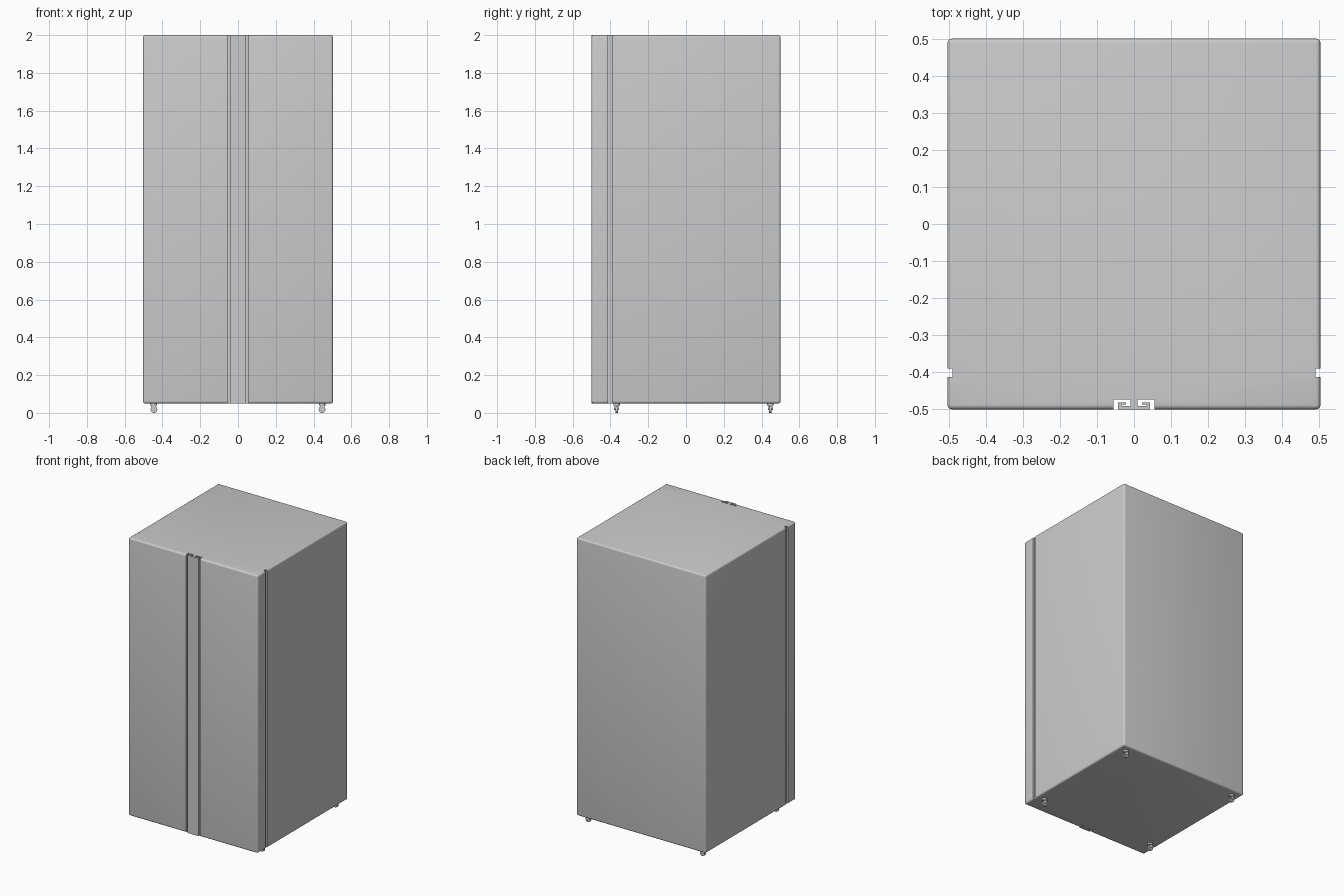
import bpy, bmesh, math
from mathutils import Matrix

if "Cube" in bpy.data.objects:
    bpy.data.objects.remove(bpy.data.objects["Cube"])

Z0, Z1 = 0.05, 2.0


def finish(bm, name):
    bmesh.ops.recalc_face_normals(bm, faces=bm.faces[:])
    me = bpy.data.meshes.new(name)
    bm.to_mesh(me)
    bm.free()
    ob = bpy.data.objects.new(name, me)
    bpy.context.collection.objects.link(ob)
    return ob


def box(bm, lo, hi):
    c = [(a + b) / 2 for a, b in zip(lo, hi)]
    s = [b - a for a, b in zip(lo, hi)]
    m = Matrix.Translation(c) @ Matrix.Diagonal((*s, 1))
    return bmesh.ops.create_cube(bm, size=1, matrix=m)


def smooth(ob):
    bpy.ops.object.select_all(action='DESELECT')
    ob.select_set(True)
    bpy.context.view_layer.objects.active = ob
    bpy.ops.object.shade_smooth_by_angle(angle=math.radians(35))


# Cabinet: rounded box
bm = bmesh.new()
box(bm, (-0.503, -0.5, Z0), (0.503, 0.5, Z1))
bmesh.ops.bevel(bm, geom=bm.edges[:], offset=0.012, segments=4,
                profile=0.5, affect='EDGES')
cabinet = finish(bm, "cabinet")

# Cutters: door gap on each side and the handle recess in front
bm = bmesh.new()
for s in (-1, 1):
    xs = sorted((s * 0.49, s * 0.6))
    box(bm, (xs[0], -0.413, -0.1), (xs[1], -0.39, 2.1))
box(bm, (-0.055, -0.6, -0.1), (0.055, -0.473, 2.1))
cutter = finish(bm, "groove_cutter")
cutter.hide_render = True

mod = cabinet.modifiers.new("grooves", 'BOOLEAN')
mod.operation = 'DIFFERENCE'
mod.solver = 'EXACT'
mod.object = cutter
bpy.context.view_layer.objects.active = cabinet
bpy.ops.object.modifier_apply(modifier=mod.name)
bpy.data.objects.remove(cutter)
smooth(cabinet)

# Handle strip: hooked profile extruded over the full height
half = [(0.010, -0.472), (0.010, -0.491), (0.034, -0.491), (0.034, -0.487),
        (0.021, -0.487), (0.021, -0.482), (0.043, -0.482), (0.043, -0.5)]
profile = half + [(-x, y) for x, y in reversed(half)]
bm = bmesh.new()
face = bm.faces.new([bm.verts.new((x, y, Z0)) for x, y in profile])
ext = bmesh.ops.extrude_face_region(bm, geom=[face])
bmesh.ops.translate(bm, vec=(0, 0, Z1 - Z0),
                    verts=[v for v in ext["geom"] if isinstance(v, bmesh.types.BMVert)])
finish(bm, "handle_strip")


def cylinder(bm, r, depth, pos, axis='Z', seg=24):
    m = Matrix.Translation(pos)
    if axis == 'Y':
        m = m @ Matrix.Rotation(math.pi / 2, 4, 'X')
    bmesh.ops.create_cone(bm, cap_ends=True, segments=seg, radius1=r,
                          radius2=r, depth=depth, matrix=m)


# Casters: swivel plate, fork and wheel at each corner
for side, x in (("left", -0.445), ("right", 0.445)):
    for end, y in (("front", -0.367), ("back", 0.447)):
        bm = bmesh.new()
        cylinder(bm, 0.017, 0.014, (x, y, 0.045))
        for s in (-1, 1):
            yc = y + s * 0.0105
            box(bm, (x - 0.012, yc - 0.0015, 0.016), (x + 0.012, yc + 0.0015, 0.042))
        cylinder(bm, 0.004, 0.026, (x, y, 0.018), 'Y', 12)
        smooth(finish(bm, f"caster_fork_{end}_{side}"))
        bm = bmesh.new()
        cylinder(bm, 0.018, 0.013, (x, y, 0.018), 'Y')
        smooth(finish(bm, f"caster_wheel_{end}_{side}"))
